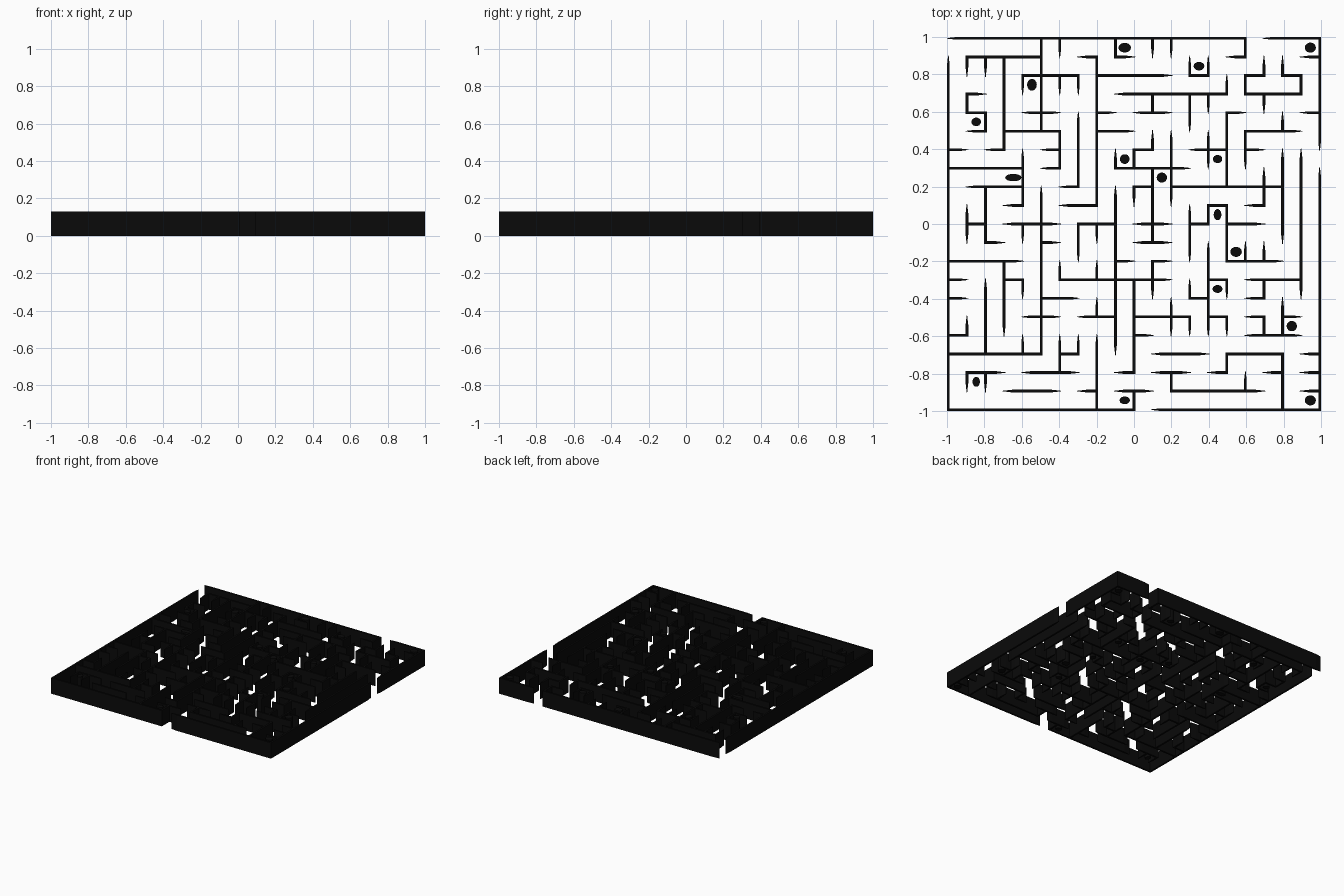
import bpy, bmesh, math, random

if "Cube" in bpy.data.objects:
    bpy.data.objects.remove(bpy.data.objects["Cube"])

random.seed(4)
HEIGHT, EDGE, HALF, CELLS = 0.13, 0.9925, 0.0072, 20
STEP = 2 * EDGE / CELLS

# Main walls (grid line, start, end): rows counted from the back, columns from the left
ROWS = [(0, 0, 16), (0, 17, 20), (1, 1, 5), (2, 4, 7), (2, 8, 12), (3, 9, 15), (3, 16, 19),
        (5, 3, 6), (5, 16, 19), (7, 0, 4), (7, 9, 12), (8, 1, 4), (8, 12, 18), (10, 3, 6),
        (12, 0, 4), (12, 15, 18), (13, 8, 11), (13, 16, 19), (15, 10, 13), (17, 0, 5),
        (17, 11, 14), (17, 15, 18), (18, 4, 7), (19, 3, 6), (19, 12, 17), (20, 0, 10),
        (20, 11, 20)]
COLUMNS = [(0, 1, 20), (2, 8, 11), (2, 13, 17), (3, 1, 6), (3, 12, 15), (4, 6, 9), (5, 0, 5),
           (5, 8, 17), (7, 4, 8), (8, 1, 9), (8, 17, 20), (9, 9, 17), (10, 13, 18),
           (11, 7, 11), (14, 13, 16), (15, 4, 8), (15, 9, 12), (18, 6, 10), (18, 17, 20),
           (19, 6, 14), (20, 0, 6)]

# Dead-end pockets: column, row, open side, marker half width and half depth
POCKETS = [(9, 0, "E", .034, .026), (19, 0, "W", .03, .027), (13, 1, "N", .029, .023),
           (4, 2, "S", .026, .032), (1, 4, "W", .026, .023), (3, 7, "W", .044, .02),
           (9, 6, "N", .026, .026), (11, 7, "S", .028, .027), (14, 6, "S", .025, .022),
           (14, 9, "S", .021, .03), (15, 11, "N", .031, .027), (14, 13, "S", .027, .021),
           (18, 15, "E", .028, .028), (1, 18, "S", .02, .027), (9, 19, "W", .028, .021),
           (19, 19, "W", .03, .027)]

black = bpy.data.materials.new("black")
black.diffuse_color = (0.003, 0.003, 0.003, 1)
black.use_nodes = True
black.node_tree.nodes["Principled BSDF"].inputs["Base Color"].default_value = black.diffuse_color


def prism(bm, outline):
    """Extrude an outline to full height."""
    face = bm.faces.new([bm.verts.new((x, y, 0)) for x, y in outline])
    top = bmesh.ops.extrude_face_region(bm, geom=[face])["geom"]
    bmesh.ops.translate(bm, vec=(0, 0, HEIGHT),
                        verts=[v for v in top if isinstance(v, bmesh.types.BMVert)])
    

def finish(bm, name):
    bmesh.ops.recalc_face_normals(bm, faces=bm.faces)
    mesh = bpy.data.meshes.new(name)
    bm.to_mesh(mesh)
    bm.free()
    mesh.materials.append(black)
    bpy.context.collection.objects.link(bpy.data.objects.new(name, mesh))


# Collect unit wall pieces between neighbouring grid points
pieces = set()


def add_piece(p, q):
    pieces.add((min(p, q), max(p, q)))


for k, a, b in ROWS:
    for n in range(a, b):
        add_piece((n, k), (n + 1, k))
for k, a, b in COLUMNS + [(20, 7, 20)]:
    for n in range(a, b):
        add_piece((k, n), (k, n + 1))
for c, r, opening, _, _ in POCKETS:
    sides = {"N": ((c, r), (c + 1, r)), "S": ((c, r + 1), (c + 1, r + 1)),
             "W": ((c, r), (c, r + 1)), "E": ((c + 1, r), (c + 1, r + 1))}
    for side, ends in sides.items():
        if side != opening:
            add_piece(*ends)

# Grow the short branch walls until every grid point carries a wall
reached = {p for piece in pieces for p in piece}
free = sorted({(i, j) for i in range(1, CELLS) for j in range(1, CELLS)} - reached)
random.shuffle(free)
while free:
    for p in list(free):
        near = [(p[0] + dx, p[1] + dy) for dx, dy in ((1, 0), (-1, 0), (0, 1), (0, -1))]
        near = [q for q in near if q in reached]
        if near:
            add_piece(p, random.choice(near))
            reached.add(p)
            free.remove(p)

# Count the pieces meeting at each grid point so loose ends can be tapered
touch = {}
for piece in pieces:
    for p in piece:
        touch[p] = touch.get(p, 0) + 1

# Maze walls
bm = bmesh.new()
for p, q in sorted(pieces):
    tp, tq = (HALF * 0.2 if touch[e] == 1 else HALF for e in (p, q))
    along_x = p[1] == q[1]
    s, e = -HALF, STEP + HALF
    side = [(s, tp), (s + 0.05, HALF), (e - 0.05, HALF), (e, tq)]
    loop = side + [(u, -w) for u, w in reversed(side)]
    x0, y0 = -EDGE + p[0] * STEP, EDGE - p[1] * STEP
    prism(bm, [(x0 + u, y0 + w) if along_x else (x0 + w, y0 - u) for u, w in loop])
finish(bm, "maze_walls")

# Rounded marker posts in the dead ends
bm = bmesh.new()
for c, r, _, rx, ry in POCKETS:
    x, y = -EDGE + (c + 0.5) * STEP, EDGE - (r + 0.5) * STEP
    prism(bm, [(x + rx * math.cos(t * math.tau / 14), y + ry * math.sin(t * math.tau / 14))
               for t in range(14)])
finish(bm, "marker_posts")
